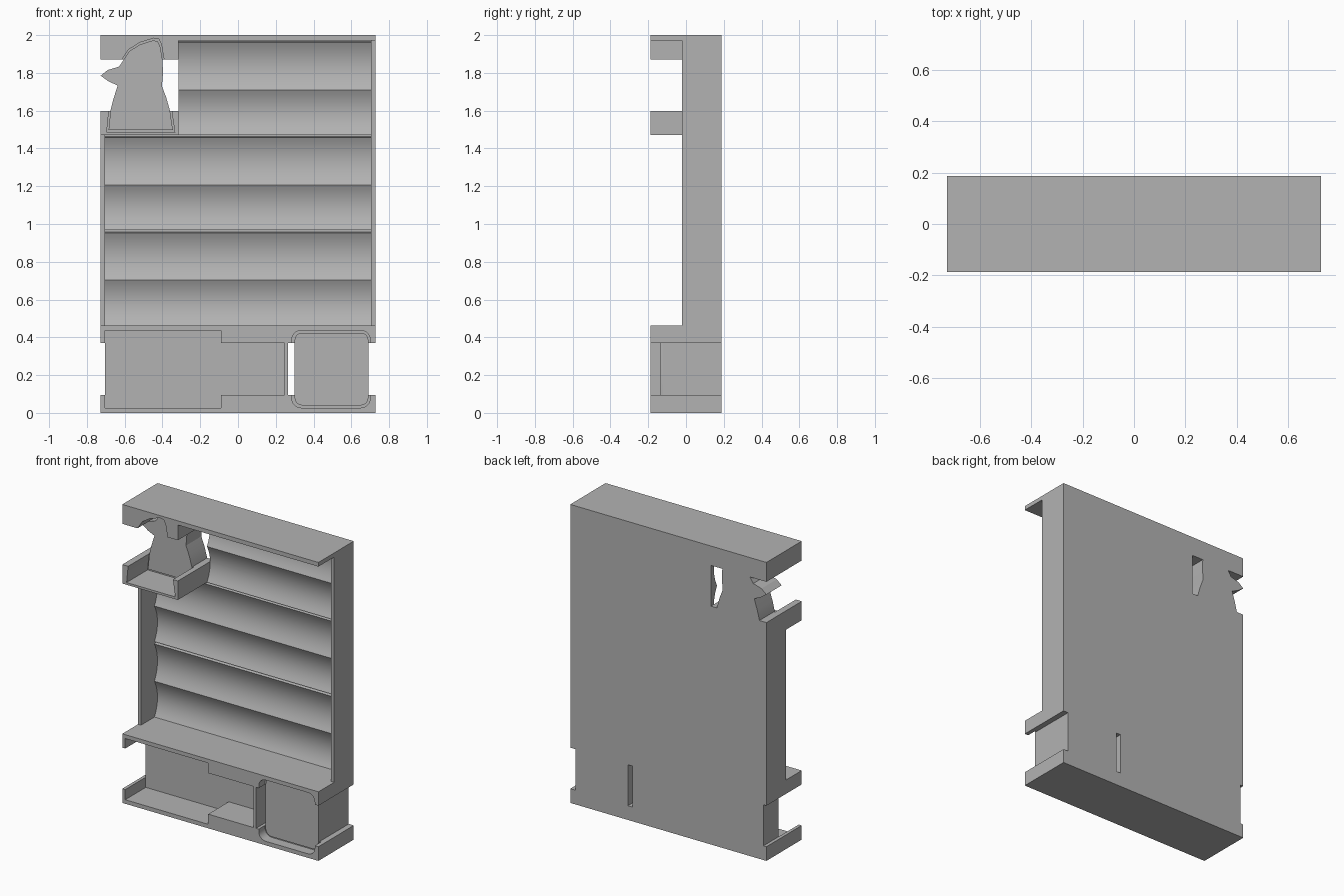
import bpy, bmesh, math

cube = bpy.data.objects.get("Cube")
if cube:
    bpy.data.objects.remove(cube)

grey = bpy.data.materials.new("matte_grey")
grey.use_nodes = True
COLOUR = (0.45, 0.45, 0.45, 1)
grey.diffuse_color = COLOUR
grey.node_tree.nodes["Principled BSDF"].inputs["Base Color"].default_value = COLOUR

FRONT, BACK, SIDE = -0.187, 0.187, 0.727


def prism(name, points, axis, start, end):
    """Extrude an outline along x (points are y, z) or along y (points are x, z)."""
    bm = bmesh.new()
    place = (lambda t, p: (t, *p)) if axis == "x" else (lambda t, p: (p[0], t, p[1]))
    loops = [[bm.verts.new(place(t, p)) for p in points] for t in (start, end)]
    for loop in loops:
        bm.faces.new(loop)
    for i in range(len(points)):
        j = (i + 1) % len(points)
        bm.faces.new((loops[0][i], loops[0][j], loops[1][j], loops[1][i]))
    bmesh.ops.recalc_face_normals(bm, faces=bm.faces)
    mesh = bpy.data.meshes.new(name)
    bm.to_mesh(mesh)
    bm.free()
    mesh.materials.append(grey)
    obj = bpy.data.objects.new(name, mesh)
    bpy.context.collection.objects.link(obj)
    return obj


def box(name, x0, x1, y0, y1, z0, z1):
    return prism(name, [(x0, z0), (x1, z0), (x1, z1), (x0, z1)], "y", y0, y1)


def rounded(x0, x1, z0, z1, r, steps=6):
    pts = []
    corners = [(x1 - r, z1 - r), (x0 + r, z1 - r), (x0 + r, z0 + r), (x1 - r, z0 + r)]
    for k, (cx, cz) in enumerate(corners):
        for i in range(steps + 1):
            a = math.pi / 2 * (k + i / steps)
            pts.append((cx + r * math.cos(a), cz + r * math.sin(a)))
    return pts


def combine(target, part, operation):
    """Boolean a part into the target and discard the part."""
    mod = target.modifiers.new(part.name, "BOOLEAN")
    mod.operation, mod.solver, mod.object = operation, "EXACT", part
    bpy.context.view_layer.objects.active = target
    bpy.ops.object.modifier_apply(modifier=mod.name)
    bpy.data.objects.remove(part)


def cut(part):
    combine(rack, part, "DIFFERENCE")


def add(part):
    combine(rack, part, "UNION")


def trough_profile(z0):
    """Two shallow concave arcs, one above the other, with a small groove on top."""
    pts = [(-0.5, z0)]
    for low, high in ((z0, z0 + 0.24), (z0 + 0.24, z0 + 0.49)):
        for i in range(13):
            t = i / 12
            pts.append((0.122 + 0.13 * t * (1 - t), low + (high - low) * t))
    pts.pop(13)
    return pts + [(0.14, z0 + 0.495), (0.14, z0 + 0.505), (-0.5, z0 + 0.505)]


# Main block
rack = box("rack_body", -SIDE, SIDE, FRONT, BACK, 0, 2)

# Open front, leaving the upper left tray and its top block
cut(box("front_opening", -1, 1, -1, -0.02, 0.463, 1.47))
cut(box("upper_front_opening", -0.315, 1, -1, -0.02, 1.46, 1.972))

# Scalloped compartments
for name, z0, left in (("lower", 0.463, -0.705), ("middle", 0.967, -0.705),
                       ("upper", 1.47, -0.315)):
    profile = [(y, min(z, 1.972)) for y, z in trough_profile(z0)]
    if name == "middle":
        profile = [(y, min(z, 1.47)) for y, z in profile]
    cut(prism(name + "_troughs", profile, "x", left, 0.705))

# Figure holder: window, contoured pocket and figure-shaped pillar
figure = [(-0.685, 1.497), (-0.345, 1.497), (-0.36, 1.6), (-0.38, 1.67),
          (-0.403, 1.73), (-0.397, 1.8), (-0.4, 1.87), (-0.412, 1.94),
          (-0.425, 1.967), (-0.45, 1.972), (-0.52, 1.95), (-0.575, 1.915),
          (-0.605, 1.87), (-0.63, 1.833), (-0.69, 1.815), (-0.727, 1.785),
          (-0.685, 1.755), (-0.637, 1.733), (-0.66, 1.66), (-0.675, 1.6)]
pocket = [(-0.52 + (x + 0.52) * 1.06, 1.735 + (z - 1.735) * 1.05) for x, z in figure]
cut(box("figure_window", -1, -0.315, -1, 1, 1.597, 1.87))
cut(prism("figure_pocket", pocket, "y", -1, 0.035))
add(prism("figure_pillar", figure, "y", 0.025, BACK))

# Base: cross window and long pocket
cut(box("base_window", -1, 1, -1, 1, 0.095, 0.37))
cut(box("long_pocket", -0.705, -0.09, -1, 0.03, 0.027, 0.437))
cut(prism("square_pocket", rounded(0.285, 0.7, 0.027, 0.437, 0.05), "y", -1, -0.12))

# Base backing panel, divider and square pillar
add(box("long_backing", -0.705, 0.265, 0.03, BACK, 0.095, 0.37))
add(box("divider", 0.245, 0.265, FRONT, BACK, 0.095, 0.37))
add(prism("square_pillar", rounded(0.3, 0.69, 0.04, 0.424, 0.04), "y", -0.135, BACK))

# Smooth scallops, crisp edges
rack.select_set(True)
bpy.context.view_layer.objects.active = rack
bpy.ops.object.shade_smooth_by_angle(angle=math.radians(20))
